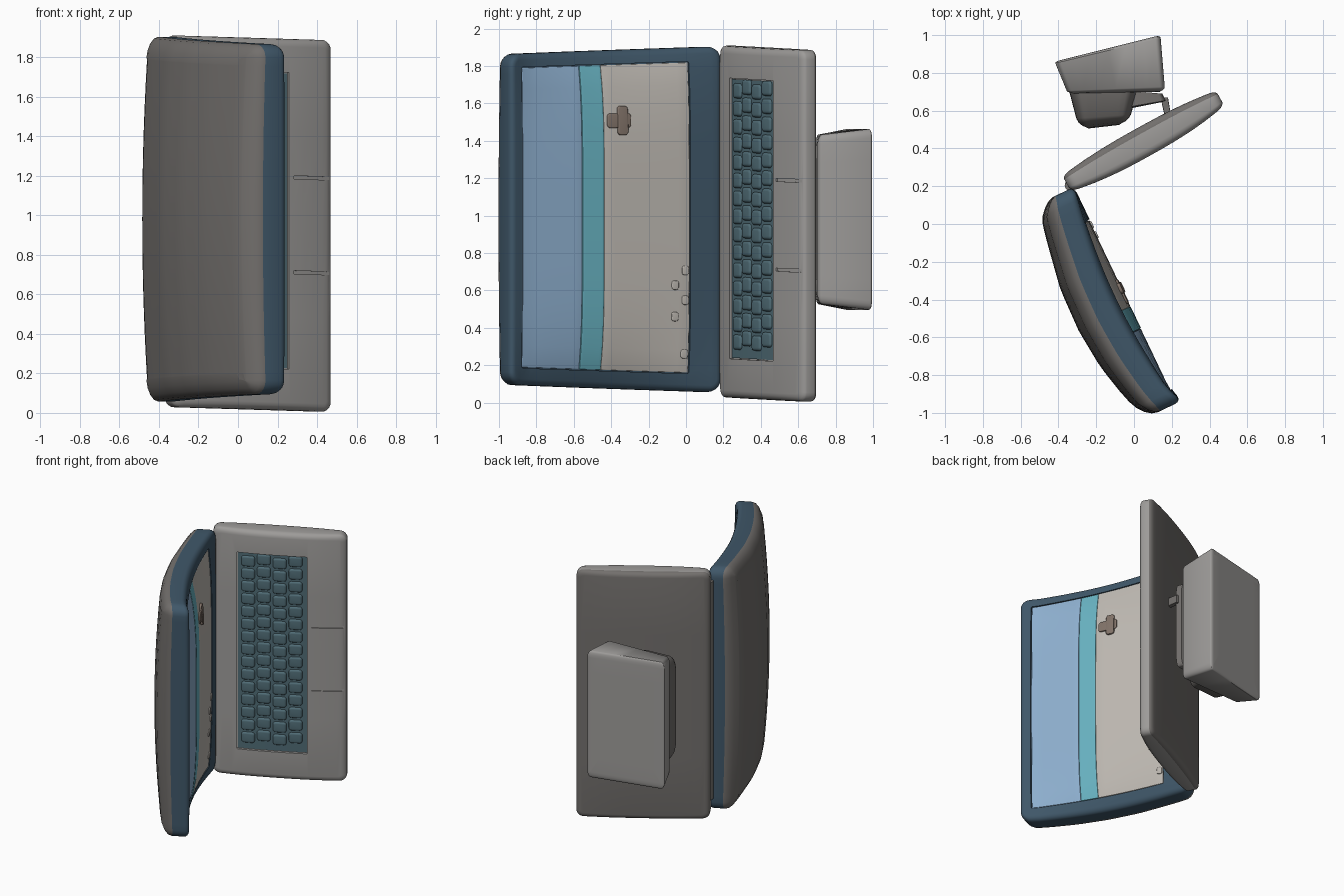
import bpy, bmesh, math
from mathutils import Vector

if "Cube" in bpy.data.objects:
    bpy.data.objects.remove(bpy.data.objects["Cube"])


def mat(name, r, g, b):
    m = bpy.data.materials.new(name)
    m.diffuse_color = (r, g, b, 1)
    m.use_nodes = True
    m.node_tree.nodes["Principled BSDF"].inputs["Base Color"].default_value = m.diffuse_color
    return m


GREY = mat("grey shell", .34, .33, .32)
DARK = mat("dark shell", .17, .16, .152)
BEZEL = mat("blue bezel", .05, .095, .14)
TEAL = mat("teal keys", .08, .15, .18)
SKY = mat("sky", .27, .43, .62)
SEA = mat("sea", .14, .45, .54)
SAND = mat("sand", .52, .49, .45)
BROWN = mat("brown", .22, .17, .14)


def lerp_table(tab, x):
    for (a, p), (b, q) in zip(tab, tab[1:]):
        if x <= b:
            return p + (q - p) * max(0, (x - a) / (b - a))
    return tab[-1][1]


def finish(me):
    me.shade_smooth()
    me.set_sharp_from_angle(angle=math.radians(38))


def box_bm(box, R, r0, r1, cuts):
    """Box (u0,u1,v0,v1,t0,t1): corner radius R, rim radii r0 (low t) and r1 (high t)."""
    u0, u1, v0, v1, t0, t1 = box
    bm = bmesh.new()
    bmesh.ops.create_cube(bm, size=1)
    for v in bm.verts:
        v.co = ((u0 + u1) / 2 + v.co.x * (u1 - u0), (v0 + v1) / 2 + v.co.y * (v1 - v0),
                (t0 + t1) / 2 + v.co.z * (t1 - t0))
    if R:
        es = [e for e in bm.edges if abs(e.verts[0].co.z - e.verts[1].co.z) > 1e-6]
        bmesh.ops.bevel(bm, geom=es, offset=R, segments=5, profile=.5, affect='EDGES')
    for r, t in ((r0, t0), (r1, t1)):
        if r:
            es = [e for e in bm.edges if all(abs(v.co.z - t) < 1e-6 for v in e.verts)]
            bmesh.ops.bevel(bm, geom=es, offset=r, segments=4, profile=.5, affect='EDGES')
    for axis, a, b, n in ((0, u0, u1, cuts[0]), (1, v0, v1, cuts[1])):
        no = Vector((0, 0, 0))
        no[axis] = 1
        for i in range(1, n):
            bmesh.ops.bisect_plane(bm, geom=bm.verts[:] + bm.edges[:] + bm.faces[:],
                                   plane_co=no * (a + (b - a) * i / n), plane_no=no)
    return bm


def slab(name, boxes, fmap, mats, R=0, r0=0, r1=0, cuts=(1, 1), pick=None):
    """Rounded boxes in local (u, v, t), bent into place by fmap."""
    verts, faces, ids = [], [], []
    for box in boxes:
        bm = box_bm(box, R, r0, r1, cuts)
        bm.verts.index_update()
        off = len(verts)
        for f in bm.faces:
            faces.append([v.index + off for v in f.verts])
            ids.append(pick(f.calc_center_median()) if pick else 0)
        verts += [fmap(*v.co) for v in bm.verts]
        bm.free()
    me = bpy.data.meshes.new(name)
    me.from_pydata(verts, [], faces)
    for m in mats:
        me.materials.append(m)
    me.polygons.foreach_set("material_index", ids)
    bm = bmesh.new()
    bm.from_mesh(me)
    bmesh.ops.recalc_face_normals(bm, faces=bm.faces)
    bm.to_mesh(me)
    bm.free()
    finish(me)
    ob = bpy.data.objects.new(name, me)
    bpy.context.collection.objects.link(ob)
    return ob


def carve(ob, cutter):
    mod = ob.modifiers.new("carve", 'BOOLEAN')
    mod.operation, mod.object, mod.solver = 'DIFFERENCE', cutter, 'EXACT'
    dg = bpy.context.evaluated_depsgraph_get()
    me = bpy.data.meshes.new_from_object(ob.evaluated_get(dg))
    ob.modifiers.clear()
    ob.data = me
    finish(me)
    bpy.data.objects.remove(cutter)


# Lid: domed back, inner face falling back towards its long rims
THICK = [(0, .18), (.08, .228), (.2, .258), (.46, .312), (.7, .320), (.92, .295), (1.1, .245), (1.27, .18)]


def lid_map(u, v, t):
    w = abs(v / .925)
    s = lerp_table(THICK, u) / .3 * (1 - .2 * w ** 2) if t > .04 else 1
    n = .008 + (.04 + (t - .04) * s if t > .04 else t)
    fade = max(0, 1 - max(t, 0) / .3)
    n += fade * (.075 * w ** 4 * math.sin(math.pi * min(1, max(0, u / 1.27)))
                 - .025 * max(0, (u - 1.17) / .1))
    return (-.31 + .431 * u - .902 * n, .2 - .902 * u - .431 * n, .98 + v * (1 - .045 * u / 1.27))


lid = slab("screen_lid", [(0, 1.268, -.925, .925, 0, .29)], lid_map, [BEZEL, DARK], R=.07, r0=.035,
           r1=.11, cuts=(20, 16), pick=lambda c: 1 if c.z > .16 else 0)
carve(lid, slab("recess_cutter", [(.19, 1.19, -.83, .85, -.05, .012)], lid_map, [BEZEL], R=.01,
                cuts=(14, 14)))

# Beach picture in bands
for name, a, b, m, t in (("picture_sky", .83, 1.185, SKY, .005), ("picture_sea", .70, .828, SEA, .003),
                         ("picture_sand", .195, .70, SAND, .004)):
    slab(name, [(a, b, -.825, .845, t, .03)], lid_map, [m], r0=.003, cuts=(8, 14))
slab("picture_hut", [(.54, .68, .50, .58, -.006, .02), (.56, .62, .46, .62, -.012, .02)], lid_map,
     [BROWN], R=.02, r0=.006)
slab("picture_pebbles", [(.2 + .06 * (i % 2), .24 + .06 * (i % 2), z, z + .05, -.004, .02)
     for i, z in enumerate((-.75, -.55, -.46, -.38, -.3))], lid_map, [SAND], R=.015, r0=.005)


# Keyboard half: gently lens-shaped slab
def base_map(u, v, t):
    n = t * (1 - .42 * abs((u - .46) / .46) ** 2.5)
    return (-.36 + .874 * u + .486 * n, .22 + .486 * u - .874 * n, .97 - .027 * u + v)


base = slab("keyboard_base", [(0, .93, -.94, .94, -.068, .092)], base_map, [GREY, DARK], R=.05,
            r0=.035, r1=.04, cuts=(14, 4), pick=lambda c: 1 if c.z < 0 else 0)
carve(base, slab("base_cutter", [(.17, .66, -.73, .77, .072, .2)]
                 + [(.69, 1.0, z - .008, z + .008, .083, .2) for z in (-.24, .24)],
                 base_map, [GREY], cuts=(10, 1)))
slab("key_tray", [(.175, .655, -.725, .765, .04, .076)], base_map, [TEAL], cuts=(8, 1))
slab("keys", [(.20 + .11 * c, .295 + .11 * c, z - .04, z + .04, .06, .090)
              for c in range(4) for z in [-.64 + .022 * (c % 2) + .096 * i for i in range(15)]],
     base_map, [TEAL], R=.02, r1=.014)

# Hinge rod
bpy.ops.mesh.primitive_cylinder_add(vertices=20, radius=.032, depth=1.66, location=(-.335, .205, .99))
hinge = bpy.context.object
hinge.name = "hinge"
hinge.data.materials.append(DARK)
finish(hinge.data)


# Blocks behind the base: four plan corners filled bilinearly
def quad_map(c, flare, bulge, zc=.98):
    def f(u, v, t):
        a, b = u + .5, t + .5
        p = [(c[0][i] * (1 - a) + c[1][i] * a) * (1 - b) + (c[3][i] * (1 - a) + c[2][i] * a) * b
             for i in (0, 1)]
        return (p[0], p[1], zc + v * (.90 + flare * b + bulge))
    return f


unit = [(-.5, .5, -.5, .5, -.5, .5)]
slab("rear_block", unit, quad_map([(-.35, .69), (.165, .70), (.14, 1.0), (-.42, .86)], .07, 0), [GREY],
     R=.05, r0=.09, r1=.05, cuts=(6, 6))
slab("rear_mount", unit, quad_map([(-.29, .50), (-.03, .53), (.02, .71), (-.345, .71)], .05, -.15),
     [DARK], R=.16, r0=.28, cuts=(4, 4))
slab("mount_flap", unit, quad_map([(-.08, .60), (.17, .65), (.15, .69), (-.08, .71)], 0, -.25), [DARK],
     R=.1, r0=.1)
slab("mount_neck", unit, quad_map([(.165, .56), (.195, .58), (.18, .67), (.14, .67)], 0, -.84, 1.18),
     [DARK], R=.1)
